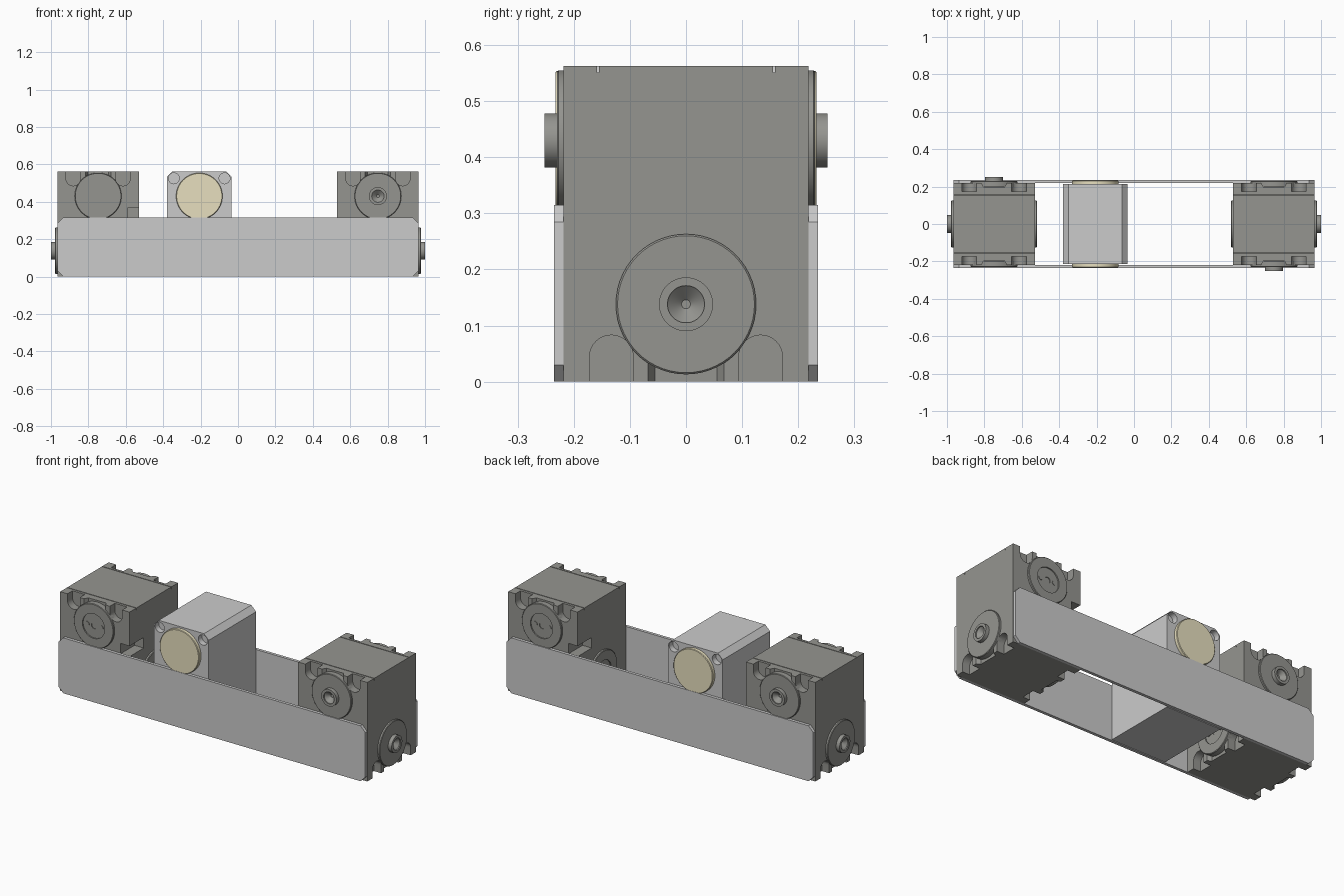
import bpy, bmesh, math
from mathutils import Matrix, Vector

if "Cube" in bpy.data.objects:
    bpy.data.objects.remove(bpy.data.objects["Cube"])


def material(name, rgb):
    m = bpy.data.materials.new(name)
    m.diffuse_color = (*rgb, 1)
    m.use_nodes = True
    m.node_tree.nodes["Principled BSDF"].inputs["Base Color"].default_value = m.diffuse_color
    return m


DARK = material("dark_grey", (0.30, 0.30, 0.28))
CREAM = material("cream", (0.80, 0.74, 0.52))


def frame(normal, up, origin):
    """Local (u, v, n) axes of a face placed at origin."""
    n, v = Vector(normal), Vector(up)
    u = v.cross(n)
    m = Matrix((u, v, n)).transposed().to_4x4()
    m.translation = Vector(origin)
    return m


def prism(bm, pts, d0, d1, m):
    lo = [bm.verts.new(m @ Vector((x, y, d0))) for x, y in pts]
    hi = [bm.verts.new(m @ Vector((x, y, d1))) for x, y in pts]
    bm.faces.new(lo)
    bm.faces.new(hi)
    for i in range(len(pts)):
        j = (i + 1) % len(pts)
        bm.faces.new((lo[i], lo[j], hi[j], hi[i]))


def rect(x0, x1, y0, y1):
    return [(x0, y0), (x1, y0), (x1, y1), (x0, y1)]


def circle(cx, cy, r, n=32):
    return [(cx + r * math.cos(2 * math.pi * i / n), cy + r * math.sin(2 * math.pi * i / n)) for i in range(n)]


def chamfered(x0, x1, y0, y1, c, top_only=False):
    top = [(x1, y1 - c), (x1 - c, y1), (x0 + c, y1), (x0, y1 - c)]
    low = [(x0, y0), (x1, y0)] if top_only else [(x0, y0 + c), (x0 + c, y0), (x1 - c, y0), (x1, y0 + c)]
    return low + top


def lathe(bm, profile, m):
    vs = [bm.verts.new((r, 0, h)) for r, h in profile]
    es = [bm.edges.new(p) for p in zip(vs, vs[1:])]
    out = bmesh.ops.spin(bm, geom=vs + es, cent=(0, 0, 0), axis=(0, 0, 1),
                         angle=2 * math.pi, steps=56, use_duplicate=False)
    bmesh.ops.remove_doubles(bm, verts=bm.verts[:], dist=1e-5)
    bmesh.ops.transform(bm, matrix=m, verts=bm.verts[:])


def finish(name, bm, mat=None):
    bmesh.ops.recalc_face_normals(bm, faces=bm.faces[:])
    me = bpy.data.meshes.new(name)
    bm.to_mesh(me)
    bm.free()
    ob = bpy.data.objects.new(name, me)
    bpy.context.collection.objects.link(ob)
    if mat:
        me.materials.append(mat)
    return ob


def smooth(ob):
    bpy.ops.object.select_all(action='DESELECT')
    ob.select_set(True)
    bpy.context.view_layer.objects.active = ob
    bpy.ops.object.shade_smooth_by_angle(angle=math.radians(30))


def carve(ob, cut_bm):
    cutter = finish(ob.name + "_cutter", cut_bm)
    cutter.hide_render = True
    mod = ob.modifiers.new("carve", 'BOOLEAN')
    mod.object, mod.operation, mod.solver = cutter, 'DIFFERENCE', 'EXACT'
    mod.use_self = True
    bpy.context.view_layer.objects.active = ob
    bpy.ops.object.modifier_apply(modifier=mod.name)
    bpy.data.objects.remove(cutter)
    smooth(ob)


H = 0.563      # overall height
S = 0.218      # half width of a servo
HUB = [(0, .005), (.008, .005), (.033, .028), (.033, .034), (.048, .034), (.048, .012),
       (.122, .012), (.125, .009), (.125, -.02), (0, -.02)]
PLAIN = [(0, .001), (.018, .001), (.018, .005), (.07, .005), (.07, .012),
         (.122, .012), (.125, .009), (.125, -.02), (0, -.02)]


def servo(prefix, cx, angle):
    place = Matrix.Translation((cx, 0, 0)) @ Matrix.Rotation(angle, 4, 'Z')
    # four axis faces: outer, inner (low) and front, back (high)
    faces = {
        "outer": (frame((-1, 0, 0), (0, 0, -1), (-S, 0, .138)), HUB),
        "inner": (frame((1, 0, 0), (0, 0, -1), (S, 0, .138)), PLAIN),
        "front": (frame((0, -1, 0), (0, 0, 1), (0, -S, .43)), PLAIN),
        "back": (frame((0, 1, 0), (0, 0, 1), (0, S, .43)), HUB),
    }
    up = frame((0, 0, 1), (0, 1, 0), (0, 0, 0))
    # housing with its cutouts
    bm = bmesh.new()
    prism(bm, rect(-S, S, -S, S), 0, H, place @ up)
    body = finish(prefix + "_servo_housing", bm, DARK)
    cut = bmesh.new()
    for f, _ in faces.values():
        for s in (-1, 1):
            # rounded screw slot
            c, r = s * .133, .039
            arch = [(c + r * math.cos(a), .094 + r * math.sin(a))
                    for a in (math.pi + math.pi * i / 16 for i in range(17))]
            prism(cut, arch + [(c + r, .2), (c - r, .2)], -.045, .05, place @ f)
        # relief at the edge beside the horn
        side = f @ Matrix(((1, 0, 0, 0), (0, 0, 1, 0), (0, 1, 0, 0), (0, 0, 0, 1)))
        prism(cut, [(-.055, -.022), (.055, -.022), (.085, .03), (-.085, .03)], .105, .2, place @ side)
    for s in (-1, 1):  # seam grooves on top
        prism(cut, rect(-.3, .3, s * .157 - .002, s * .157 + .002), .551, .6, place @ up)
    # cable socket
    prism(cut, rect(.16, .3, -.3, -.09), .31, .37, place @ up)
    carve(body, cut)
    # horns
    for key, (f, profile) in faces.items():
        bm = bmesh.new()
        lathe(bm, profile, place @ f)
        if profile is PLAIN:
            for s in (-1, 1):
                prism(bm, circle(s * .044, 0, .013, 16), 0, .008, place @ f)
        smooth(finish(f"{prefix}_{key}_horn", bm, DARK))


servo("left", -.748, 0)
servo("right", .748, math.pi)

# side plates
FRONT = frame((0, -1, 0), (0, 0, 1), (0, 0, 0))
for name, s in (("front", 1), ("back", -1)):
    bm = bmesh.new()
    prism(bm, chamfered(-.965, .965, 0, .315, .03), s * S, s * .235, FRONT)
    finish(name + "_side_plate", bm)

# middle motor block with screw holes
bm = bmesh.new()
prism(bm, chamfered(-.38, -.035, 0, H, .03, True), -.213, .213, FRONT)
block = finish("middle_block", bm)
cut = bmesh.new()
for x in (-.343, -.072):
    for s in (-1, 1):
        prism(cut, circle(x, .525, .029), s * .18, s * .25, FRONT)
carve(block, cut)

# cream end discs
for name, s in (("front", -1), ("back", 1)):
    bm = bmesh.new()
    lathe(bm, [(0, .02), (.121, .02), (.124, .017), (.124, -.01), (0, -.01)],
          frame((0, s, 0), (0, 0, 1), (-.207, s * .213, .43)))
    smooth(finish(name + "_disc", bm, CREAM))
